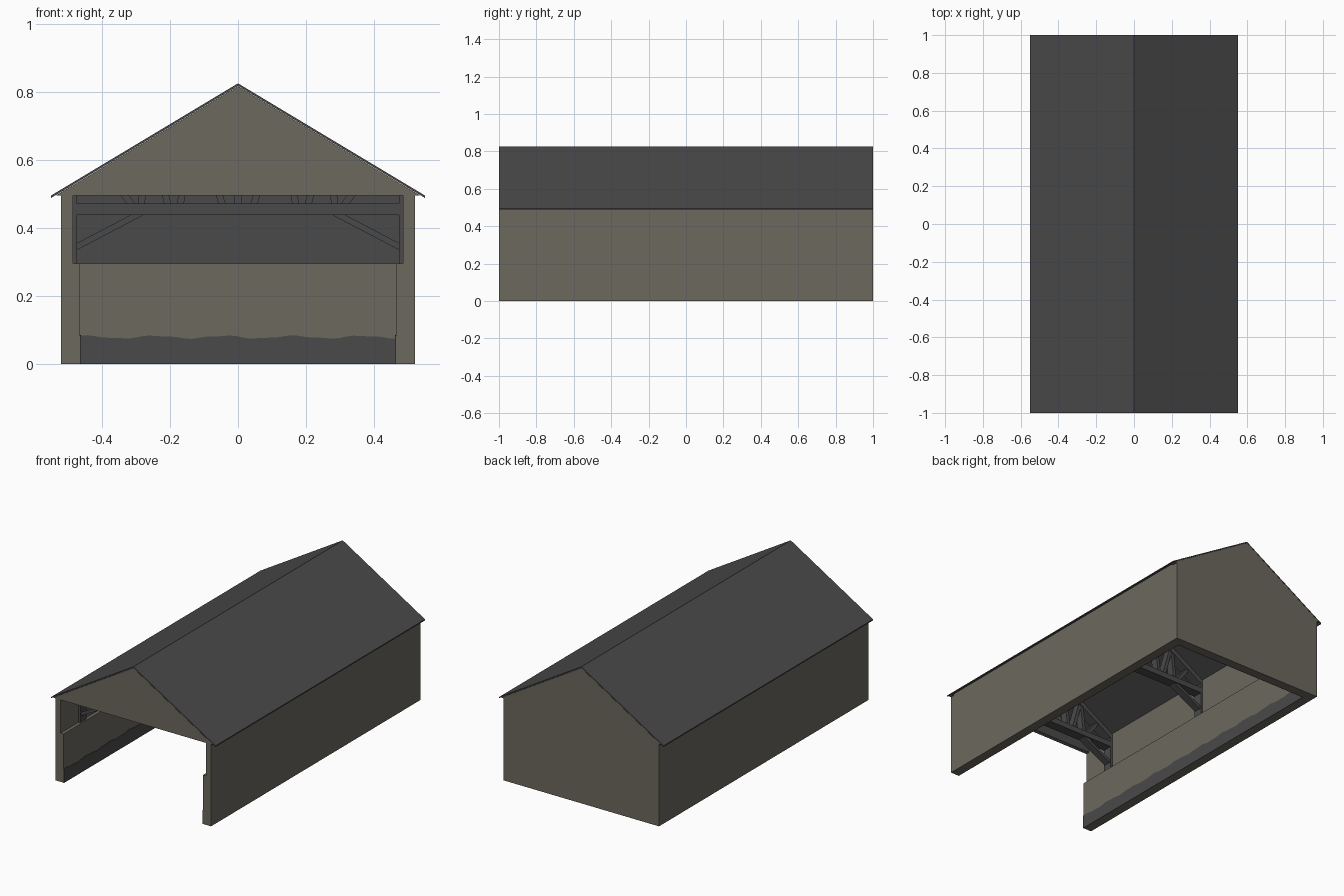
import bpy, bmesh, math
from mathutils import Vector

if "Cube" in bpy.data.objects:
    bpy.data.objects.remove(bpy.data.objects["Cube"])


def material(name, rgb):
    m = bpy.data.materials.new(name)
    m.diffuse_color = (*rgb, 1)
    m.use_nodes = True
    m.node_tree.nodes["Principled BSDF"].inputs["Base Color"].default_value = m.diffuse_color
    return m


BEIGE = material("beige_concrete", (0.150, 0.138, 0.113))
DARK = material("dark_grey", (0.068, 0.068, 0.068))


def finish(name, bm, mats, rule=None):
    bmesh.ops.recalc_face_normals(bm, faces=bm.faces)
    if rule:
        for f in bm.faces:
            f.material_index = rule(f.normal)
    me = bpy.data.meshes.new(name)
    bm.to_mesh(me)
    bm.free()
    for m in mats:
        me.materials.append(m)
    ob = bpy.data.objects.new(name, me)
    bpy.context.collection.objects.link(ob)
    return ob


def add_prism(bm, pts, y0, y1):
    """Extrude an (x, z) profile from y0 to y1."""
    face = bm.faces.new([bm.verts.new((x, y0, z)) for x, z in pts])
    ext = bmesh.ops.extrude_face_region(bm, geom=[face], use_keep_orig=True)
    moved = [v for v in ext["geom"] if isinstance(v, bmesh.types.BMVert)]
    bmesh.ops.translate(bm, verts=moved, vec=(0, y1 - y0, 0))


def prism(name, pts, y0, y1, mats, rule=None):
    bm = bmesh.new()
    add_prism(bm, pts, y0, y1)
    return finish(name, bm, mats, rule)


def roof_z(x, drop=0.0):
    return 0.825 - 0.6 * abs(x) - drop


# Thin gabled roof
prism("roof", [(-0.55, 0.495), (0, 0.825), (0.55, 0.495),
               (0.55, 0.488), (0, 0.818), (-0.55, 0.488)], -1, 1, [DARK])

# Side walls: thick base with a ledge and a thinner upper part
wall = [(0.52, 0), (0.465, 0), (0.465, 0.295), (0.485, 0.295),
        (0.485, roof_z(0.485, 0.008)), (0.52, roof_z(0.52, 0.008))]
for side, s in (("left", -1), ("right", 1)):
    prism(side + "_wall", [(s * x, z) for x, z in wall], -1, 1, [BEIGE])

# Back wall: thick base, and an upper gable with a dark inner lining
prism("back_wall_base", [(-0.465, 0), (0.465, 0), (0.465, 0.295), (-0.465, 0.295)],
      0.945, 1, [BEIGE])
prism("back_wall_upper", [(-0.485, 0.295), (0.485, 0.295), (0.485, 0.495), (0.536, 0.495),
                          (0, 0.817), (-0.536, 0.495), (-0.485, 0.495)],
      0.965, 1, [BEIGE, DARK], lambda n: int(n.y < -0.5))

# Front gable above the open end, dark inside
prism("front_gable", [(-0.536, 0.495), (0.536, 0.495), (0, 0.817)],
      -1, -0.975, [BEIGE, DARK], lambda n: int(n.y > 0.5))


# Roof trusses with posts and knee braces
def add_beam(bm, a, b, width, y, depth):
    a, b = Vector(a), Vector(b)
    d = (b - a).normalized() * width / 2
    n = Vector((-d.y, d.x))
    add_prism(bm, [a + n, b + n, b - n, a - n], y - depth / 2, y + depth / 2)


WEBS = [(0.31, 0.385), (0.285, 0.265), (0.205, 0.255), (0.17, 0.135), (0.045, 0.125)]


def truss(name, y):
    bm = bmesh.new()
    add_beam(bm, (-0.484, 0.455), (0.484, 0.455), 0.034, y, 0.06)    # bottom chord
    add_beam(bm, (0, 0.46), (0, 0.79), 0.024, y, 0.045)             # king post
    for s in (-1, 1):
        add_beam(bm, (s * 0.484, roof_z(0.484, 0.027)), (0, roof_z(0, 0.027)), 0.028, y, 0.06)
        add_beam(bm, (s * 0.479, 0.295), (s * 0.479, 0.51), 0.012, y, 0.06)
        add_beam(bm, (s * 0.476, 0.344), (s * 0.285, 0.444), 0.018, y, 0.045)
        for low, high in WEBS:
            add_beam(bm, (s * low, 0.465), (s * high, roof_z(high, 0.03)), 0.02, y, 0.045)
    finish(name, bm, [DARK])


for i, y in enumerate((-0.8, 0.0, 0.8)):
    truss("truss_%d" % (i + 1), y)


# Dark grime band with a wavy top along the inner wall bases
def grime(name, start, end, inward, steps):
    bm = bmesh.new()
    start, end, inward = Vector(start), Vector(end), Vector(inward) * 0.003
    length = (end - start).length
    rows = []
    for i in range(steps + 1):
        p = start.lerp(end, i / steps)
        t = length * i / steps
        h = 0.079 + 0.004 * math.sin(t * 31 + 1) + 0.0015 * math.sin(t * 73)
        up = Vector((0, 0, h))
        rows.append([bm.verts.new(q) for q in (p, p + inward, p + inward + up, p + up)])
    for a, b in zip(rows, rows[1:]):
        for j in range(4):
            k = (j + 1) % 4
            bm.faces.new((a[j], a[k], b[k], b[j]))
    bm.faces.new(rows[0])
    bm.faces.new(rows[-1])
    finish(name, bm, [DARK])


grime("left_grime", (-0.465, -1, 0), (-0.465, 0.945, 0), (1, 0, 0), 90)
grime("right_grime", (0.465, -1, 0), (0.465, 0.945, 0), (-1, 0, 0), 90)
grime("back_grime", (-0.465, 0.945, 0), (0.465, 0.945, 0), (0, -1, 0), 45)
